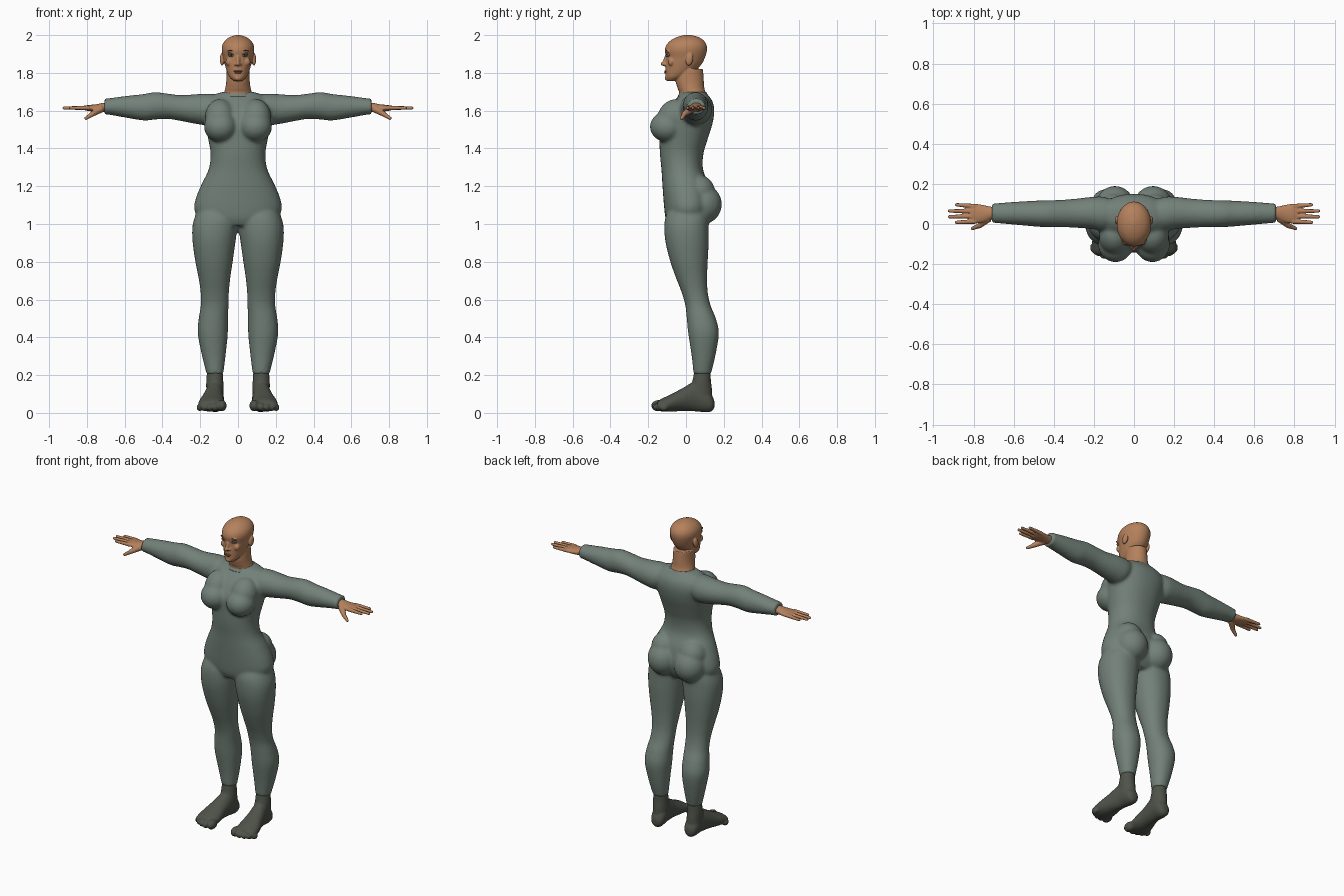
import bpy, bmesh, math
from mathutils import Vector, Matrix


def material(name, rgb):
    m = bpy.data.materials.new(name)
    m.diffuse_color = (*rgb, 1)
    return m


SUIT = material("grey_green_suit", (0.17, 0.22, 0.19))
SOCK = material("dark_sock", (0.078, 0.085, 0.066))
SKIN = material("skin", (0.46, 0.22, 0.108))
LIP = material("lip", (0.30, 0.115, 0.07))
LID = material("eye_shadow", (0.16, 0.17, 0.16))
EYE = material("eye_blue_grey", (0.30, 0.38, 0.40))
DARK = material("lash", (0.04, 0.03, 0.025))


def spline(rows, steps):
    """Catmull-Rom through rows of numbers."""
    out = []
    for i in range(len(rows) - 1):
        p = [rows[max(i - 1, 0)], rows[i], rows[i + 1], rows[min(i + 2, len(rows) - 1)]]
        for k in range(steps):
            t = k / steps
            out.append([0.5 * (2 * b + (c - a) * t + (2 * a - 5 * b + 4 * c - d) * t * t
                               + (3 * b - a - 3 * c + d) * t ** 3) for a, b, c, d in zip(*p)])
    return out + [list(rows[-1])]


def loft(bm, axis, rows, s=1, n=32, power=2.0, steps=5):
    """Closed tube; each row is (position, a_min, a_max, b_min, b_max)."""
    rings = []
    for t, a0, a1, b0, b1 in spline(rows, steps):
        ring = []
        for k in range(n):
            ang = 2 * math.pi * k / n
            c, d = math.cos(ang), math.sin(ang)
            a = (a0 + a1) / 2 + (a1 - a0) / 2 * math.copysign(abs(c) ** (2 / power), c)
            b = (b0 + b1) / 2 + (b1 - b0) / 2 * math.copysign(abs(d) ** (2 / power), d)
            co = {'x': (t, a, b), 'y': (a, t, b), 'z': (a, b, t)}[axis]
            ring.append(bm.verts.new((s * co[0], co[1], co[2])))
        rings.append(ring)
    for r, q in zip(rings, rings[1:]):
        for k in range(n):
            bm.faces.new((r[k], r[(k + 1) % n], q[(k + 1) % n], q[k]))
    bm.faces.new(rings[0][::-1])
    bm.faces.new(rings[-1])


def ball(bm, loc, rad, s=1, tilt=0):
    m = (Matrix.Translation((s * loc[0], loc[1], loc[2])) @ Matrix.Rotation(tilt, 4, 'X')
         @ Matrix.Diagonal((*rad, 1)))
    bmesh.ops.create_uvsphere(bm, u_segments=24, v_segments=16, radius=1, matrix=m)


def limb(bm, p, q, r0, r1, s=1):
    """Tapered round-ended finger from p to q."""
    p, q = Vector((s * p[0], *p[1:])), Vector((s * q[0], *q[1:]))
    d = q - p
    m = Matrix.Translation((p + q) / 2) @ d.to_track_quat('Z', 'Y').to_matrix().to_4x4()
    bmesh.ops.create_cone(bm, cap_ends=True, segments=14, radius1=r0, radius2=r1,
                          depth=d.length, matrix=m)
    ball(bm, (q.x, q.y, q.z), (r1, r1, r1))


def finish(name, bm, mat, voxel=0, smooth=0):
    bmesh.ops.recalc_face_normals(bm, faces=bm.faces)
    me = bpy.data.meshes.new(name)
    bm.to_mesh(me)
    bm.free()
    me.materials.append(mat)
    me.shade_smooth()
    ob = bpy.data.objects.new(name, me)
    bpy.context.collection.objects.link(ob)
    if voxel:
        r = ob.modifiers.new("fuse", 'REMESH')
        r.mode, r.voxel_size, r.use_smooth_shade = 'VOXEL', voxel, True
        f = ob.modifiers.new("soften", 'SMOOTH')
        f.factor, f.iterations = 0.5, smooth
    return ob


# Bodysuit: torso, bust, seat, legs and sleeves fused into one skin
bm = bmesh.new()
torso = [(0.99, 0.13, -.09, .09), (1.03, .205, -.108, .12), (1.08, .232, -.115, .135),
         (1.14, .222, -.12, .135), (1.21, .193, -.125, .12), (1.29, .155, -.13, .09),
         (1.37, .145, -.138, .092), (1.45, .158, -.14, .115), (1.53, .175, -.138, .14),
         (1.60, .185, -.105, .15), (1.65, .165, -.065, .14), (1.685, .125, -.03, .115),
         (1.70, .075, -.02, .105)]
loft(bm, 'z', [(z, -w, w, f, b) for z, w, f, b in torso], n=48, power=2.2)
leg = [(.205, .078, .166, .04, .132), (.30, .066, .19, .03, .155), (.42, .054, .213, .012, .174),
       (.50, .053, .208, .004, .158), (.57, .05, .197, -.004, .13), (.64, .048, .198, -.024, .115),
       (.72, .04, .21, -.055, .112), (.80, .028, .226, -.083, .115), (.90, .014, .24, -.108, .12),
       (.98, .003, .242, -.115, .12), (1.04, .0, .228, -.108, .12), (1.10, .03, .2, -.08, .1)]
arm = [(.08, -.01, .11, 1.57, 1.68), (.15, -.035, .135, 1.525, 1.69), (.21, -.025, .135, 1.528, 1.688),
       (.30, -.018, .125, 1.545, 1.682), (.37, -.016, .12, 1.556, 1.69), (.44, -.016, .118, 1.553, 1.698),
       (.50, -.012, .116, 1.548, 1.688), (.60, -.003, .11, 1.564, 1.677), (.68, .004, .104, 1.578, 1.666),
       (.708, .006, .103, 1.578, 1.664)]
for s in (1, -1):
    loft(bm, 'z', leg, s, power=2.15)
    loft(bm, 'x', arm, s)
    ball(bm, (.092, -.098, 1.515), (.088, .093, .082), s)
    ball(bm, (.095, -.065, 1.565), (.08, .085, .10), s, -.5)
    ball(bm, (.095, .088, 1.105), (.098, .102, .105), s, .12)
    ball(bm, (.10, .065, 1.17), (.085, .088, .09), s)
finish("bodysuit", bm, SUIT, .0095, 4)

# Collar ring at the neckline
bm = bmesh.new()
loft(bm, 'z', [(1.675, -.095, .095, -.045, .12), (1.69, -.084, .084, -.036, .112),
               (1.70, -.076, .076, -.028, .106)])
finish("collar", bm, SUIT)

# Feet with separate toes
foot = [(-.15, .085, .2, .015, .06), (-.13, .072, .21, .008, .075), (-.08, .07, .208, .006, .098),
        (-.02, .076, .19, .01, .13), (.05, .076, .172, .008, .165), (.11, .075, .165, .003, .13),
        (.138, .085, .155, .01, .09), (.15, .105, .135, .03, .065)]
ankle = [(.05, .078, .165, .035, .14), (.12, .076, .168, .02, .138), (.17, .078, .168, .034, .132),
         (.215, .08, .164, .043, .13)]
bm = bmesh.new()
for s in (1, -1):
    loft(bm, 'y', foot, s)
    loft(bm, 'z', ankle, s)
    for x, y, r in ((.086, -.145, .026), (.122, -.152, .019), (.152, -.147, .018),
                    (.179, -.135, .017), (.203, -.118, .016)):
        ball(bm, (x, y, r + .012), (r, r * 1.5, r * 1.15), s)
finish("feet", bm, SOCK, .006, 2)

# Hands: palm, four fingers and thumb
palm = [(.66, .024, .084, 1.588, 1.645), (.71, .022, .086, 1.592, 1.642), (.75, .008, .094, 1.594, 1.634),
        (.79, .003, .101, 1.598, 1.63), (.815, .01, .097, 1.603, 1.626)]
bm = bmesh.new()
for s in (1, -1):
    loft(bm, 'x', palm, s, n=24)
    for y0, x1, y1 in ((.013, .885, .008), (.039, .92, .036), (.064, .92, .065), (.088, .885, .096)):
        limb(bm, (.79, y0, 1.615), (x1, y1, 1.614), .0125, .0085, s)
    limb(bm, (.725, .03, 1.61), (.77, -.008, 1.583), .021, .014, s)
    limb(bm, (.765, -.006, 1.585), (.805, -.022, 1.56), .0135, .009, s)
finish("hands", bm, SKIN, .004, 2)

# Head: skull, neck, nose, chin, brow, cheeks and ears
skull = [(1.757, .022, -.098, -.055), (1.775, .042, -.108, -.01), (1.80, .056, -.109, .035),
         (1.84, .069, -.109, .078), (1.88, .078, -.106, .10), (1.92, .086, -.112, .111),
         (1.95, .082, -.102, .108), (1.975, .065, -.077, .09), (1.992, .038, -.042, .06),
         (2.001, .008, -.005, .02)]
neck = [(1.64, .10, -.05, .12), (1.69, .076, -.036, .106), (1.72, .067, -.045, .097),
        (1.76, .062, -.055, .094), (1.82, .06, -.05, .09)]
bm = bmesh.new()
for rows in (skull, neck):
    loft(bm, 'z', [(z, -w, w, f, b) for z, w, f, b in rows], n=40)
ball(bm, (0, -.108, 1.868), (.011, .012, .034), 1, -.3)
ball(bm, (0, -.118, 1.848), (.012, .017, .011))
ball(bm, (0, -.098, 1.772), (.02, .014, .014))
for s in (1, -1):
    ball(bm, (.012, -.107, 1.845), (.009, .012, .008), s)
    ball(bm, (.032, -.095, 1.914), (.026, .012, .009), s)
    ball(bm, (.046, -.078, 1.858), (.02, .018, .022), s)
    ball(bm, (.084, .018, 1.872), (.012, .02, .034), s, -.2)
finish("head", bm, SKIN, .004, 2)

# Face details: lids, eyes, lashes, brows and lips
lids, eyes, lashes, lips = (bmesh.new() for _ in range(4))
for s in (1, -1):
    ball(lids, (.035, -.094, 1.896), (.019, .009, .010), s)
    ball(eyes, (.035, -.097, 1.892), (.013, .009, .0055), s)
    ball(lashes, (.035, -.1025, 1.892), (.0045, .0055, .0045), s)
    ball(lashes, (.035, -.099, 1.899), (.016, .0065, .0018), s)
    ball(lashes, (.036, -.101, 1.918), (.018, .006, .0022), s)
    ball(lips, (.008, -.107, 1.809), (.015, .008, .0042), s)
ball(lips, (0, -.107, 1.801), (.018, .009, .005))
finish("eyelids", lids, LID)
finish("eyes", eyes, EYE)
finish("lashes_and_brows", lashes, DARK)
finish("lips", lips, LIP)
